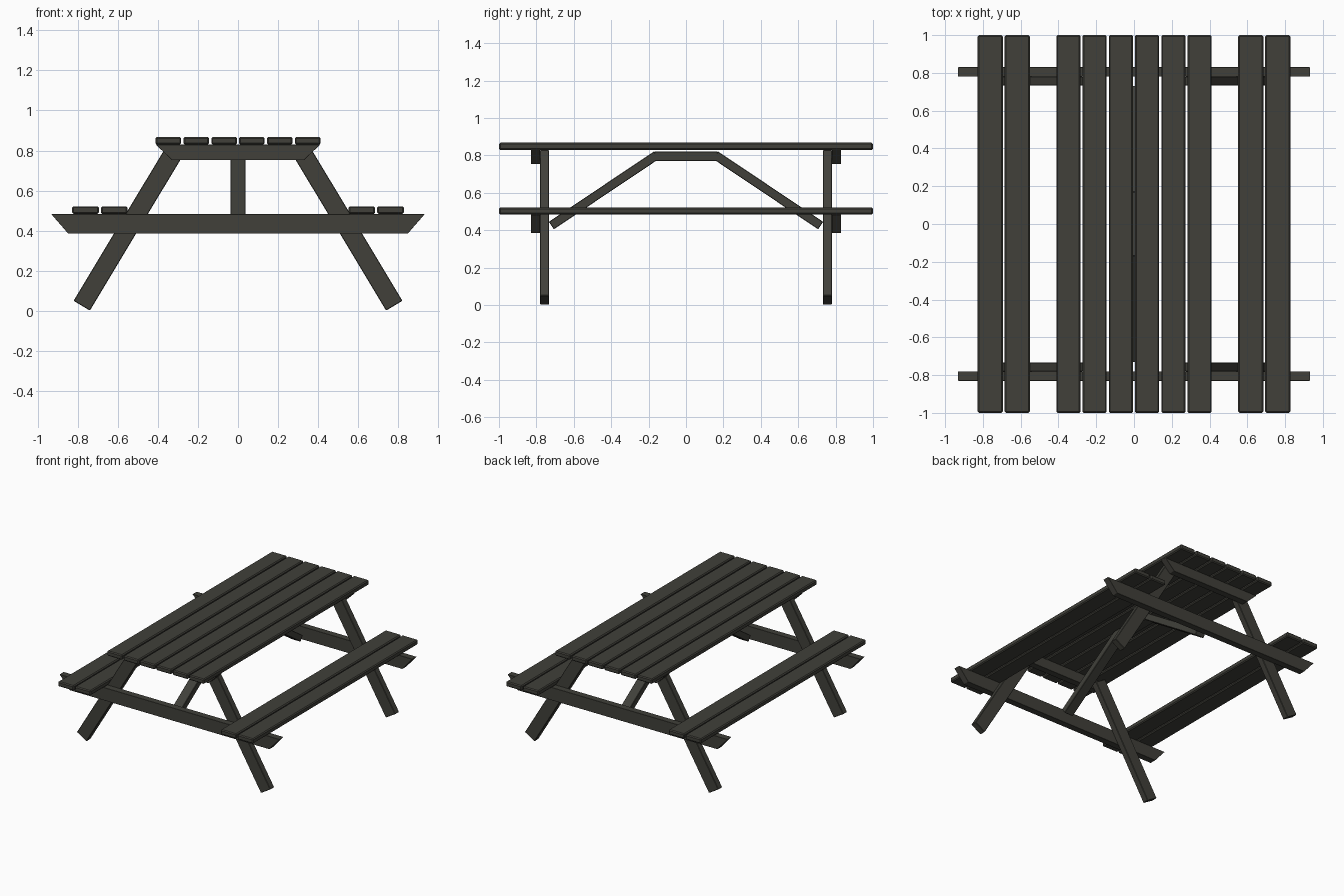
import bpy
import bmesh
from math import atan2, hypot
from mathutils import Matrix, Vector

cube = bpy.data.objects.get("Cube")
if cube:
    bpy.data.objects.remove(cube, do_unlink=True)

wood = bpy.data.materials.new("dark_stained_wood")
wood.use_nodes = True
colour = (0.052, 0.051, 0.042, 1)
wood.diffuse_color = colour
shader = next(n for n in wood.node_tree.nodes if n.type == "BSDF_PRINCIPLED")
shader.inputs["Base Color"].default_value = colour
shader.inputs["Roughness"].default_value = 0.8


def timber(name, size, location, rotation=Matrix(), taper=0, bevel=0.004):
    """Rectangular timber; taper pulls the lower edge in at both x ends."""
    bm = bmesh.new()
    bmesh.ops.create_cube(bm, size=1)
    for v in bm.verts:
        low = v.co.z < 0
        v.co = Vector(a * b for a, b in zip(v.co, size))
        if low:
            v.co.x -= taper if v.co.x > 0 else -taper
    mesh = bpy.data.meshes.new(name)
    bm.to_mesh(mesh)
    bm.free()
    mesh.materials.append(wood)
    obj = bpy.data.objects.new(name, mesh)
    bpy.context.collection.objects.link(obj)
    obj.matrix_world = Matrix.Translation(location) @ rotation
    mod = obj.modifiers.new("eased_edges", "BEVEL")
    mod.width = bevel
    mod.segments = 1
    return obj


# Table top planks
for i in range(6):
    timber(f"top_plank_{i + 1}", (0.128, 2, 0.038),
           ((i - 2.5) * 0.139, 0, 0.849), bevel=0.007)

# Bench planks
for side, sx in (("left", 1), ("right", -1)):
    for part, x in (("inner", 0.618), ("outer", 0.761)):
        timber(f"{side}_{part}_seat_plank", (0.133, 2, 0.038),
               (sx * x, 0, 0.503), bevel=0.007)

for end, sy in (("front", -1), ("back", 1)):
    # Cross beams with slanted ends
    timber(f"{end}_top_batten", (0.82, 0.05, 0.077),
           (0, sy * 0.805, 0.7915), taper=0.08, bevel=0.001)
    timber(f"{end}_seat_beam", (1.864, 0.05, 0.098),
           (0, sy * 0.805, 0.434), taper=0.085, bevel=0.001)

    # Splayed legs, cut square
    foot, head = Vector((0.78, 0.026)), Vector((0.312, 0.805))
    for side, sx in (("left", 1), ("right", -1)):
        d, mid = head - foot, (head + foot) / 2
        turn = Matrix.Rotation(atan2(sx * d.x, d.y), 4, "Y")
        timber(f"{end}_{side}_leg", (0.095, 0.048, hypot(*d)),
               (sx * mid.x, sy * 0.756, mid.y), turn, bevel=0.003)

    # Diagonal brace from the seat beam to the table centre
    low, high = Vector((0.72, 0.425)), Vector((0.157, 0.802))
    d, mid = high - low, (high + low) / 2
    turn = Matrix.Rotation(-atan2(sy * d.x, d.y), 4, "X")
    timber(f"{end}_brace", (0.075, 0.048, hypot(*d)),
           (0, sy * mid.x, mid.y), turn, bevel=0.003)

# Block joining the braces under the top
timber("centre_block", (0.075, 0.34, 0.052), (0, 0, 0.795), bevel=0.003)
